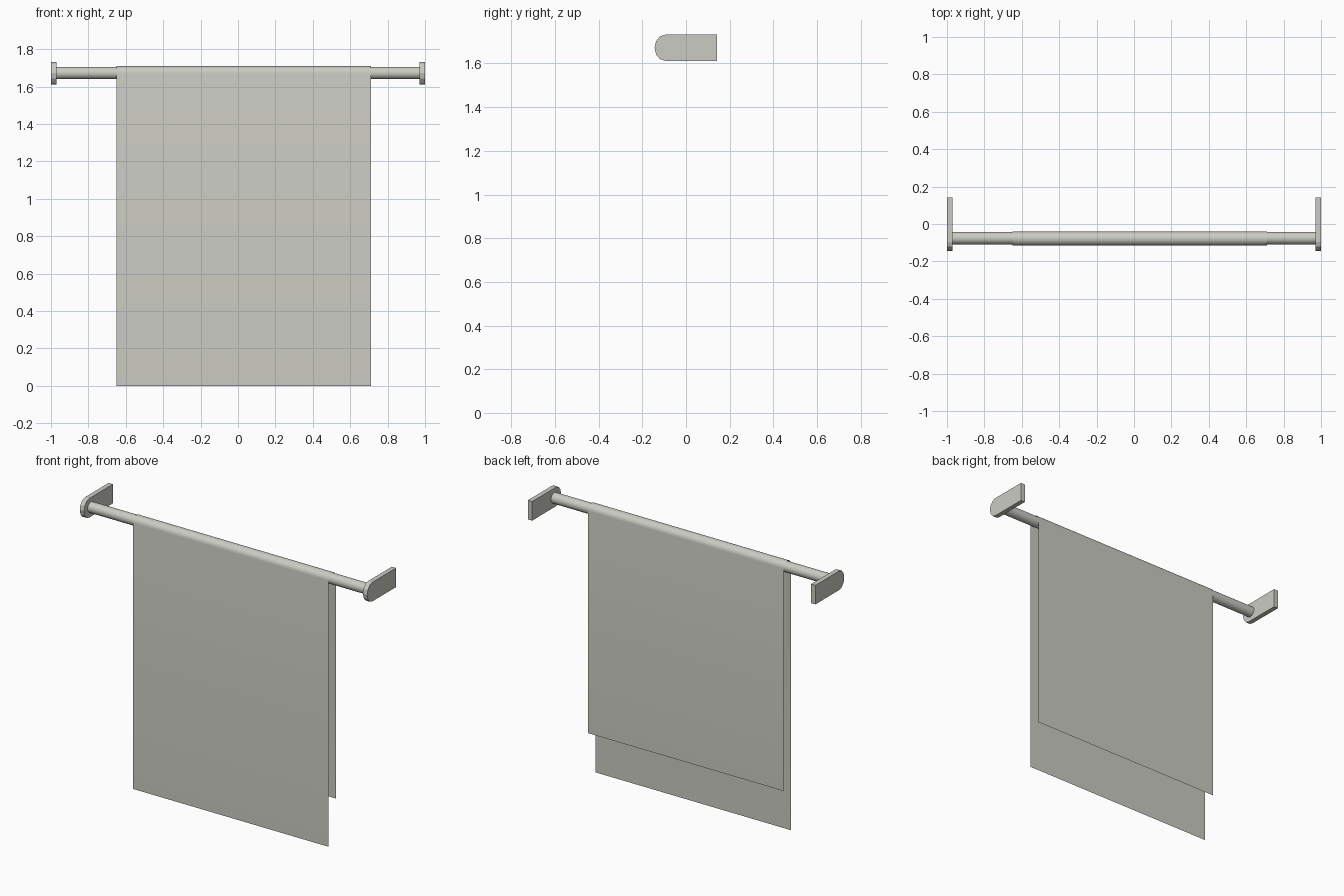
import bpy, bmesh, math

if "Cube" in bpy.data.objects:
    bpy.data.objects.remove(bpy.data.objects["Cube"])

grey = bpy.data.materials.new("warm grey")
grey.diffuse_color = (0.6, 0.6, 0.55, 1)
grey.use_nodes = True
grey.node_tree.nodes["Principled BSDF"].inputs["Base Color"].default_value = grey.diffuse_color

ROD_Y, ROD_Z = -0.076, 1.672


def extrude_profile(name, pts, x0, x1, closed):
    """Sweep a (y, z) profile along x; closed profiles get end caps."""
    bm = bmesh.new()
    a = [bm.verts.new((x0, y, z)) for y, z in pts]
    b = [bm.verts.new((x1, y, z)) for y, z in pts]
    n = len(pts)
    for i in range(n if closed else n - 1):
        j = (i + 1) % n
        bm.faces.new((a[i], a[j], b[j], b[i]))
    if closed:
        bm.faces.new(a)
        bm.faces.new(b[::-1])
    bmesh.ops.recalc_face_normals(bm, faces=bm.faces)
    mesh = bpy.data.meshes.new(name)
    bm.to_mesh(mesh)
    bm.free()
    if not closed and mesh.polygons[0].normal.y > 0:
        mesh.flip_normals()
    mesh.materials.append(grey)
    ob = bpy.data.objects.new(name, mesh)
    bpy.context.collection.objects.link(ob)
    return ob


def smooth(ob):
    bpy.ops.object.select_all(action='DESELECT')
    ob.select_set(True)
    bpy.context.view_layer.objects.active = ob
    bpy.ops.object.shade_smooth_by_angle(angle=math.radians(35))


def arc(cy, cz, ry, rz, start, end, steps):
    angles = [math.radians(start + (end - start) * i / steps) for i in range(steps + 1)]
    return [(cy + ry * math.cos(t), cz + rz * math.sin(t)) for t in angles]


# wall brackets with a faceted round nose
nose = arc(-0.095, ROD_Z, 0.049, 0.06, 90, 270, 6)
plate = [(0.143, 1.732)] + nose + [(0.143, 1.612)]
extrude_profile("left_bracket", plate, -1.0, -0.97, True)
extrude_profile("right_bracket", plate, 0.97, 1.0, True)

# rail between the brackets
smooth(extrude_profile("rail", arc(ROD_Y, ROD_Z, 0.033, 0.033, 0, 345, 23), -0.975, 0.975, True))

# towel: long front drop, over the rail, shorter back drop
drape = [(-0.115, 0.0)] + arc(-0.078, ROD_Z, 0.037, 0.037, 180, 0, 12) + [(-0.041, 0.275)]
smooth(extrude_profile("towel", drape, -0.65, 0.71, False))
